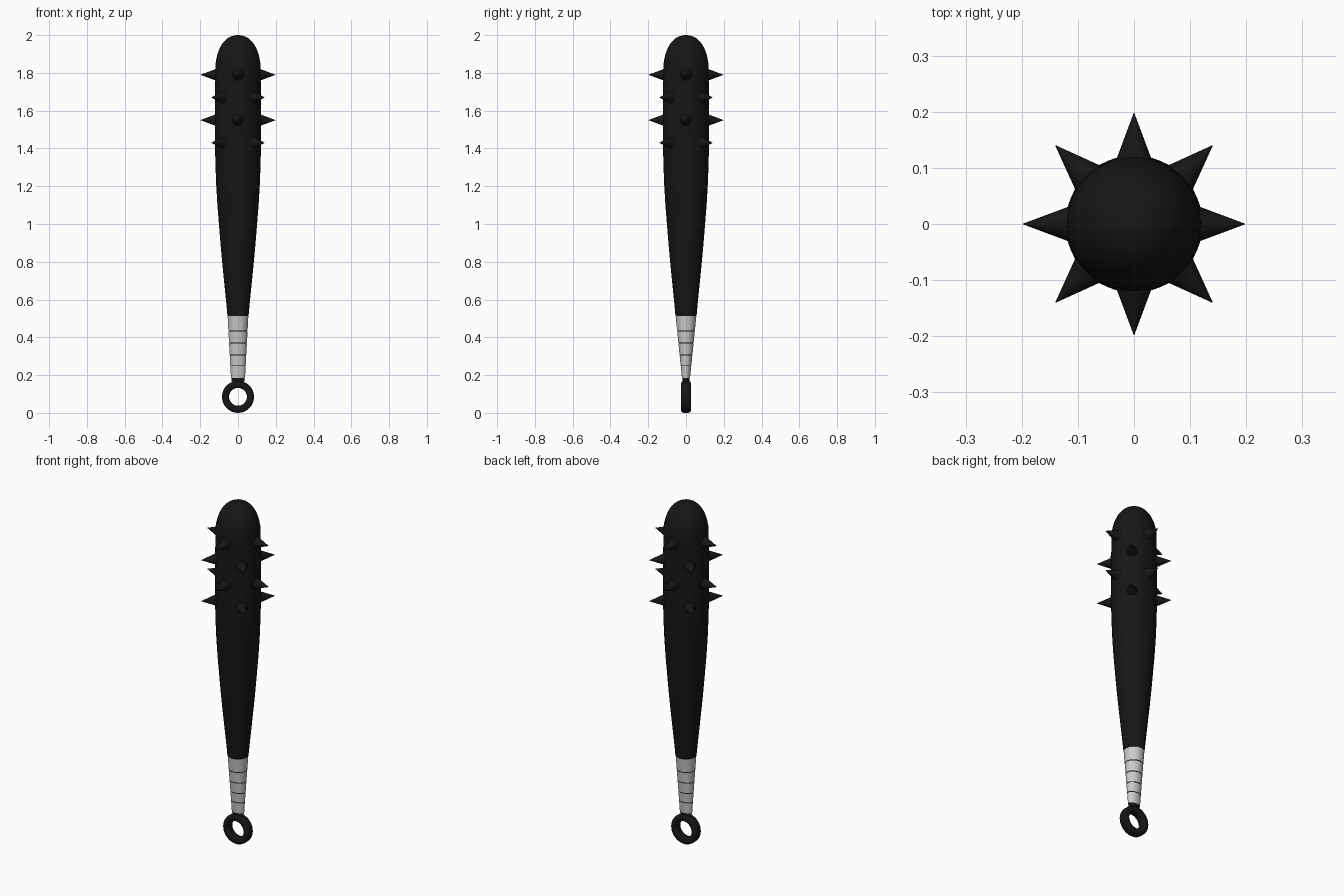
import bpy, bmesh, math
from mathutils import Vector

if "Cube" in bpy.data.objects:
    bpy.data.objects.remove(bpy.data.objects["Cube"])

black = bpy.data.materials.new("black_iron")
black.diffuse_color = (0.008, 0.008, 0.008, 1)
black.use_nodes = True
black.node_tree.nodes["Principled BSDF"].inputs["Base Color"].default_value = black.diffuse_color


def finish(name, bm, mat=None, angle=40):
    bmesh.ops.recalc_face_normals(bm, faces=bm.faces)
    me = bpy.data.meshes.new(name)
    bm.to_mesh(me)
    bm.free()
    ob = bpy.data.objects.new(name, me)
    bpy.context.collection.objects.link(ob)
    if mat:
        me.materials.append(mat)
    bpy.ops.object.select_all(action='DESELECT')
    ob.select_set(True)
    bpy.context.view_layer.objects.active = ob
    bpy.ops.object.shade_smooth_by_angle(angle=math.radians(angle))
    return ob


def loft(name, sections, mat=None, n=48):
    """Skin elliptical sections given as (z, rx, ry), capped at both ends."""
    bm = bmesh.new()
    rings = []
    for z, rx, ry in sections:
        rings.append([bm.verts.new((rx * math.cos(2 * math.pi * i / n),
                                    ry * math.sin(2 * math.pi * i / n), z)) for i in range(n)])
    for a, b in zip(rings, rings[1:]):
        for i in range(n):
            j = (i + 1) % n
            bm.faces.new((a[i], a[j], b[j], b[i]))
    bm.faces.new(rings[0])
    bm.faces.new(rings[-1])
    return finish(name, bm, mat)


# Club body: slow taper, then a domed top
profile = [(0.515, 0.056), (0.6, 0.064), (0.7, 0.074), (0.8, 0.084), (0.9, 0.093),
           (1.0, 0.101), (1.1, 0.109), (1.2, 0.115), (1.3, 0.119), (1.42, 0.122),
           (1.6, 0.122), (1.8, 0.12)]
for k in range(1, 10):
    t = math.radians(k * 9.5)
    profile.append((1.82 + 0.18 * math.sin(t), 0.12 * math.cos(t) ** 0.9))
profile.append((2.0, 0.006))
loft("club_body", [(z, r, r) for z, r in profile], black)


# Handle: round at the top, flattening toward the ring
def handle_section(z, grow=0.0):
    t = (z - 0.18) / (0.515 - 0.18)
    return (z, 0.037 + 0.018 * t + grow, 0.021 + 0.034 * t + grow)


loft("handle_core", [handle_section(z, -0.002) for z in (0.165, 0.3, 0.516)], black)

# Pale grip wrap bands with thin dark gaps
edges = [0.183, 0.25, 0.307, 0.37, 0.435, 0.517]
for k, (lo, hi) in enumerate(zip(edges, edges[1:])):
    loft(f"grip_band_{k + 1}", [handle_section(lo + 0.002), handle_section(hi - 0.003)])

# Pommel ring: rounded-rectangle section swept around the y axis
bm = bmesh.new()
N, M, RC, ZC = 48, 16, 0.066, 0.085
rings = []
for i in range(N):
    a = 2 * math.pi * i / N
    ring = []
    for j in range(M):
        b = 2 * math.pi * (j + 0.5) / M
        c, s = math.cos(b), math.sin(b)
        r = RC + 0.019 * math.copysign(abs(c) ** 0.6, c)
        y = 0.026 * math.copysign(abs(s) ** 0.6, s)
        ring.append(bm.verts.new((r * math.cos(a), y, ZC + r * math.sin(a))))
    rings.append(ring)
for i in range(N):
    p, q = rings[i], rings[(i + 1) % N]
    for j in range(M):
        k = (j + 1) % M
        bm.faces.new((p[j], p[k], q[k], q[j]))
finish("pommel_ring", bm, black)

# Spikes: four rows of four, alternate rows turned 45 degrees
for row, z in enumerate((1.43, 1.55, 1.67, 1.79)):
    for k in range(4):
        a = math.radians(90 * k + (45 if row % 2 == 0 else 0))
        d = Vector((math.cos(a), math.sin(a), 0))
        bm = bmesh.new()
        bmesh.ops.create_cone(bm, cap_ends=True, segments=24, radius1=0.036,
                              radius2=0.0005, depth=0.095)
        bmesh.ops.rotate(bm, verts=bm.verts, matrix=d.to_track_quat('Z', 'Y').to_matrix())
        bmesh.ops.translate(bm, verts=bm.verts, vec=d * 0.1505 + Vector((0, 0, z)))
        finish(f"spike_{row + 1}_{k + 1}", bm, black)
